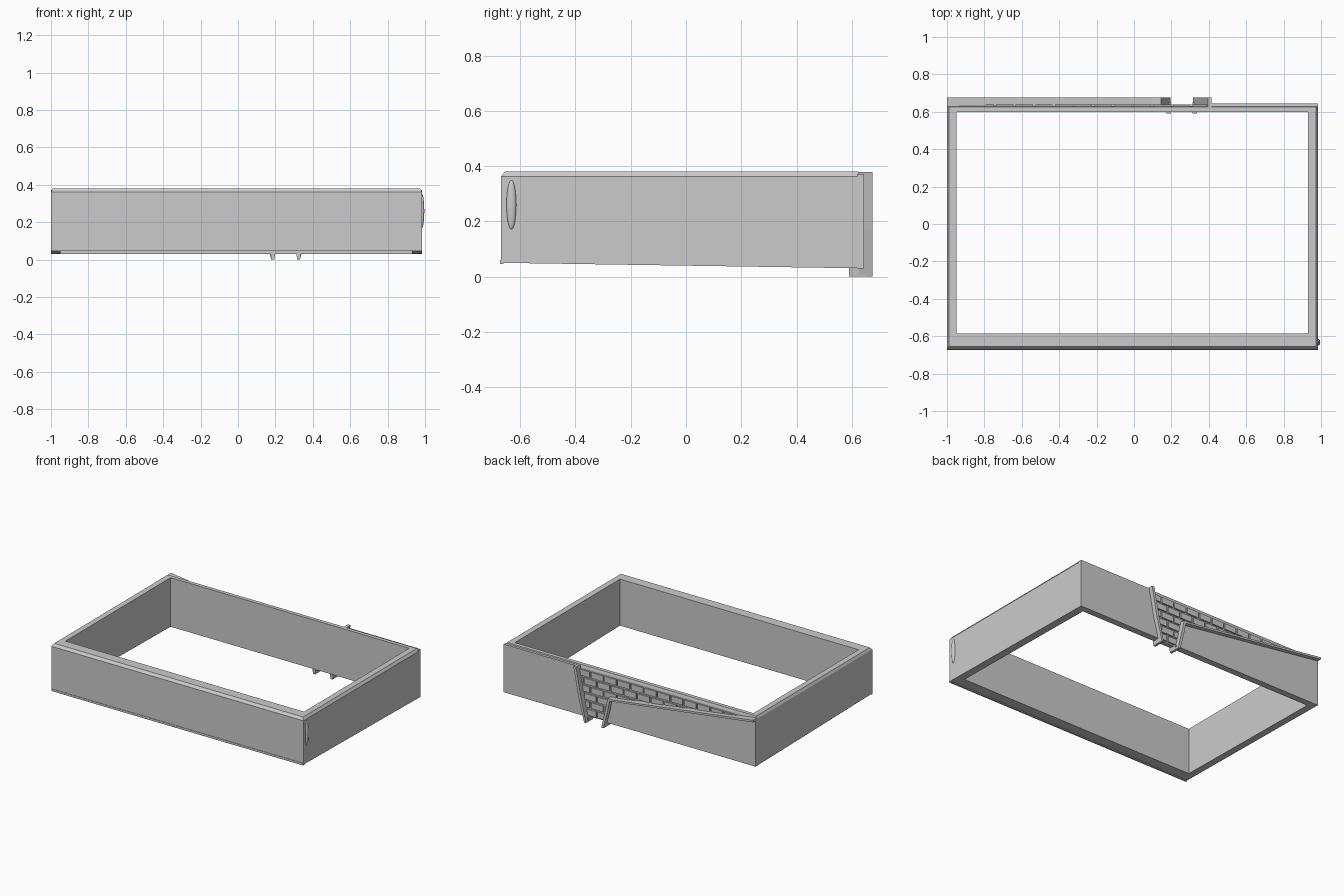
import bpy, bmesh, math

if "Cube" in bpy.data.objects:
    bpy.data.objects.remove(bpy.data.objects["Cube"])

def make_object(name, bm):
    bmesh.ops.recalc_face_normals(bm, faces=bm.faces)
    me = bpy.data.meshes.new(name)
    bm.to_mesh(me)
    bm.free()
    ob = bpy.data.objects.new(name, me)
    bpy.context.collection.objects.link(ob)
    return ob

def add_prism(bm, pts, y0, y1):
    """Extrude an x/z outline from y0 to y1."""
    a = [bm.verts.new((x, y0, z)) for x, z in pts]
    b = [bm.verts.new((x, y1, z)) for x, z in pts]
    bm.faces.new(a)
    bm.faces.new(b)
    n = len(pts)
    for i in range(n):
        j = (i + 1) % n
        bm.faces.new((a[i], a[j], b[j], b[i]))

def prism(name, pts, y0, y1):
    bm = bmesh.new()
    add_prism(bm, pts, y0, y1)
    return make_object(name, bm)

def bottom(y):
    return 0.05 - 0.02 * (y + 0.67) / 1.31

# Rectangular frame: loops swept from outer bottom over the rim to inner bottom
def ring(bm, x0, x1, y0, y1, z):
    return [bm.verts.new((x, y, bottom(y) if z is None else z))
            for x, y in ((x0, y0), (x1, y0), (x1, y1), (x0, y1))]

bm = bmesh.new()
rings = [ring(bm, -1, 0.985, -0.67, 0.63, None),
         ring(bm, -1, 0.985, -0.67, 0.63, 0.362),
         ring(bm, -0.99, 0.972, -0.655, 0.625, 0.38),
         ring(bm, -0.95, 0.93, -0.585, 0.598, 0.38),
         ring(bm, -0.95, 0.93, -0.585, 0.598, None)]
for k in range(5):
    r, s = rings[k], rings[(k + 1) % 5]
    for i in range(4):
        j = (i + 1) % 4
        bm.faces.new((r[i], r[j], s[j], s[i]))
make_object("frame", bm)

# Thin raised lip along the front bottom edge
bm = bmesh.new()
add_prism(bm, [(-1, 0.045), (0.985, 0.045), (0.985, 0.06), (-1, 0.06)], -0.673, -0.66)
make_object("front_bottom_lip", bm)

# Outer facing of the back wall, leaving a wedge-shaped opening
prism("back_facing_right", [(0.41, 0.372), (0.985, 0.372), (0.985, 0.03), (0.335, 0.03)], 0.62, 0.645)
prism("back_facing_ramp", [(-1, 0.36), (0.14, 0.205), (0.185, 0.03), (-1, 0.03)], 0.62, 0.645)

# Projecting trim around the opening
prism("ramp_trim", [(-1, 0.372), (0.10, 0.222), (0.145, 0.222), (0.165, 0.13), (0.195, 0.0),
                    (0.178, 0.0), (0.145, 0.13), (0.13, 0.205), (-1, 0.357)], 0.625, 0.675)
prism("right_trim", [(0.415, 0.378), (0.395, 0.378), (0.355, 0.17), (0.316, 0.0),
                     (0.331, 0.0), (0.375, 0.17)], 0.625, 0.675)

# Feet of the trim hooking under the wall
for name, x in (("left_trim_foot", 0.186), ("right_trim_foot", 0.324)):
    prism(name, [(x - 0.008, 0.0), (x + 0.008, 0.0), (x + 0.012, 0.033), (x - 0.012, 0.033)], 0.59, 0.65)

# Brick relief inside the opening
def ramp_z(x):
    return 0.36 - 0.136 * (x + 1)

bm = bmesh.new()
rows, pitch, length, gap = 6, 0.054, 0.105, 0.012
for r in range(rows):
    z0 = 0.04 + r * pitch
    z1 = z0 + pitch - gap
    limit = 0.33 + 0.21 * z0
    x = -1.0 + (length / 2 if r % 2 else 0)
    while x < limit:
        xe = min(x + length - gap, limit)
        if (z1 > ramp_z(xe) or xe > 0.14) and xe - x > 0.015:
            add_prism(bm, [(x, z0), (xe, z0), (xe, z1), (x, z1)], 0.62, 0.64)
        x += length
make_object("bricks", bm)

# Small worn bulge near the front corner of the right side
bm = bmesh.new()
bmesh.ops.create_uvsphere(bm, u_segments=16, v_segments=10, radius=1)
bmesh.ops.scale(bm, vec=(0.012, 0.018, 0.09), verts=bm.verts)
bmesh.ops.translate(bm, vec=(0.984, -0.632, 0.26), verts=bm.verts)
for f in bm.faces:
    f.smooth = True
make_object("corner_bulge", bm)
